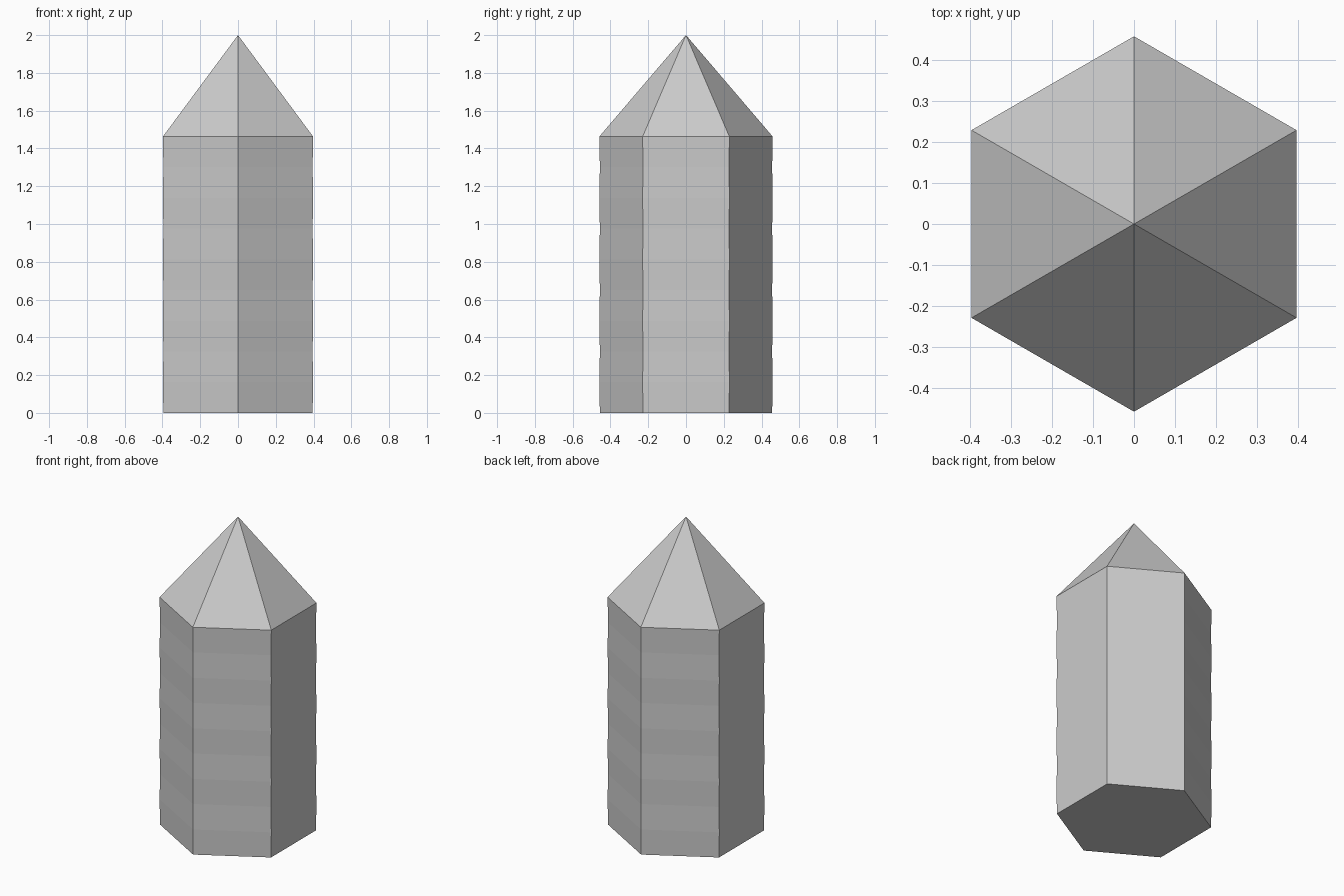
import bpy, bmesh
from math import sin, cos, pi

if "Cube" in bpy.data.objects:
    bpy.data.objects.remove(bpy.data.objects["Cube"])

SIDES, BANDS = 6, 9
SHOULDER, TIP = 1.463, 2.0

bm = bmesh.new()


def ring(z, r):
    return [bm.verts.new((r * cos(pi / 6 + i * pi / 3), r * sin(pi / 6 + i * pi / 3), z))
            for i in range(SIDES)]


# Hexagonal shaft with faint growth bands
rings = [ring(SHOULDER * k / BANDS, 0.459 if k % 2 else 0.456) for k in range(BANDS + 1)]
bm.faces.new(rings[0][::-1])
for a, b in zip(rings, rings[1:]):
    for i in range(SIDES):
        j = (i + 1) % SIDES
        bm.faces.new((a[i], a[j], b[j], b[i]))

# Pointed tip
apex = bm.verts.new((0, 0, TIP))
top = rings[-1]
for i in range(SIDES):
    bm.faces.new((top[i], top[(i + 1) % SIDES], apex))

mesh = bpy.data.meshes.new("crystal")
bm.to_mesh(mesh)
bm.free()
crystal = bpy.data.objects.new("crystal", mesh)
bpy.context.collection.objects.link(crystal)
